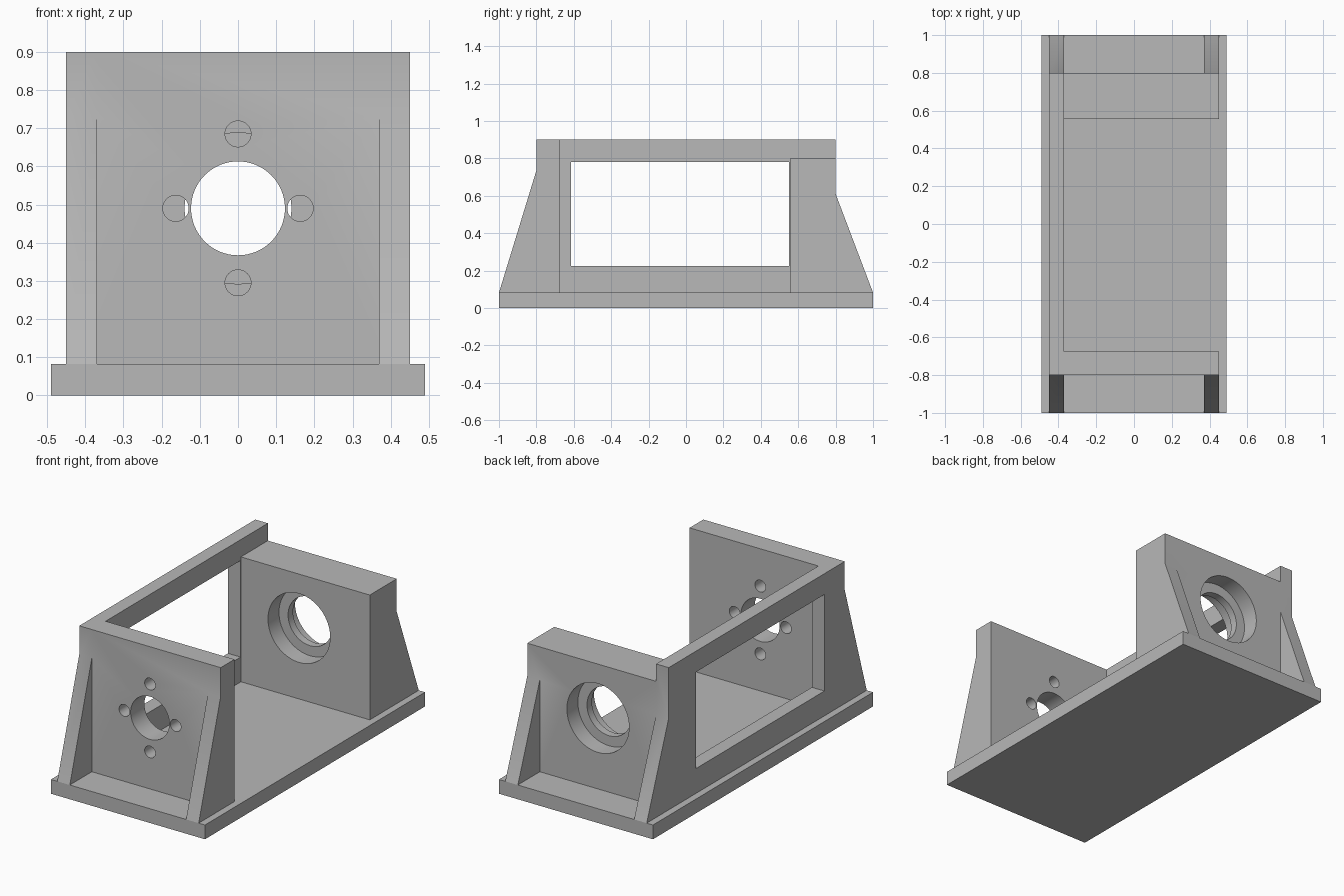
import bpy, bmesh
from math import pi
from mathutils import Matrix, Vector

if "Cube" in bpy.data.objects:
    bpy.data.objects.remove(bpy.data.objects["Cube"], do_unlink=True)

GREY = (0.48, 0.48, 0.48, 1)
grey = bpy.data.materials.new("plain grey")
grey.use_nodes = True
grey.diffuse_color = GREY
grey.node_tree.nodes["Principled BSDF"].inputs["Base Color"].default_value = GREY


def make(name, bm):
    bmesh.ops.recalc_face_normals(bm, faces=bm.faces[:])
    mesh = bpy.data.meshes.new(name)
    bm.to_mesh(mesh)
    bm.free()
    mesh.materials.append(grey)
    ob = bpy.data.objects.new(name, mesh)
    bpy.context.collection.objects.link(ob)
    return ob


def side_profile(name, points, x0, x1):
    """Extrude a (y, z) outline from x0 to x1."""
    bm = bmesh.new()
    face = bm.faces.new([bm.verts.new((x0, y, z)) for y, z in points])
    ext = bmesh.ops.extrude_face_region(bm, geom=[face])
    moved = [v for v in ext["geom"] if isinstance(v, bmesh.types.BMVert)]
    bmesh.ops.translate(bm, verts=moved, vec=(x1 - x0, 0, 0))
    return make(name, bm)


def box(name, x0, x1, y0, y1, z0, z1):
    return side_profile(name, [(y0, z0), (y1, z0), (y1, z1), (y0, z1)], x0, x1)


def bore(x, z, radius, y0, y1, sides=64):
    """Round cutter along y."""
    bm = bmesh.new()
    place = Matrix.Translation(Vector((x, (y0 + y1) / 2, z))) @ Matrix.Rotation(pi / 2, 4, "X")
    bmesh.ops.create_cone(bm, cap_ends=True, segments=sides, radius1=radius,
                          radius2=radius, depth=y1 - y0, matrix=place)
    return make("bore_cutter", bm)


def combine(target, other, operation):
    mod = target.modifiers.new(operation.lower(), "BOOLEAN")
    mod.operation, mod.solver, mod.object = operation, "EXACT", other
    bpy.context.view_layer.objects.active = target
    bpy.ops.object.modifier_apply(modifier=mod.name)
    bpy.data.objects.remove(other, do_unlink=True)


BASE, TOP = 0.082, 0.9
OUT, INN = 0.45, 0.37            # outer and inner x of the cheeks
FRONT, BACK = -0.8, 0.8          # outer y of the end walls
PLATE_IN, BLOCK_IN = -0.675, 0.555
AXIS = 0.49                      # height of the bore axis
FRONT_RIB, BACK_RIB = 0.735, 0.61

# Base plate
box("base_plate", -0.49, 0.49, -1, 1, 0, BASE)

# Side wall with its two sloping ribs and the window
frame = side_profile("side_wall_frame", [
    (-1, BASE), (FRONT, FRONT_RIB), (FRONT, TOP), (BACK, TOP),
    (BACK, BACK_RIB), (1, BASE)], -OUT, -INN)
combine(frame, box("window_cutter", -0.6, -0.2, -0.615, 0.552, 0.225, 0.78), "DIFFERENCE")

# Front motor plate: centre hole and four screw holes
front = box("front_plate", -INN, OUT, FRONT, PLATE_IN, BASE, TOP)
combine(front, bore(0, AXIS, 0.123, -0.9, -0.6), "DIFFERENCE")
for dx, dz in ((0.163, 0), (-0.163, 0), (0, 0.195), (0, -0.195)):
    combine(front, bore(dx, AXIS + dz, 0.034, -0.9, -0.6, 32), "DIFFERENCE")

# Back bearing block: through hole with a counterbore on each face
back = box("back_block", -INN, OUT, BLOCK_IN, BACK, BASE, 0.8)
for radius, y0, y1 in ((0.14, 0.4, 0.95), (0.198, 0.4, 0.655), (0.198, 0.7, 0.95)):
    combine(back, bore(0, AXIS, radius, y0, y1), "DIFFERENCE")

# Ribs on the open side
combine(front, side_profile("front_rib", [
    (-1, BASE), (FRONT, BASE), (FRONT, FRONT_RIB)], INN, OUT), "UNION")
combine(back, side_profile("back_rib", [
    (1, BASE), (BACK, BASE), (BACK, BACK_RIB)], INN, OUT), "UNION")

# Join both ends to the side wall
combine(frame, front, "UNION")
combine(frame, back, "UNION")

# Smooth bores, crisp edges
bpy.ops.object.select_all(action="DESELECT")
frame.select_set(True)
bpy.context.view_layer.objects.active = frame
bpy.ops.object.shade_smooth_by_angle(angle=0.5)
